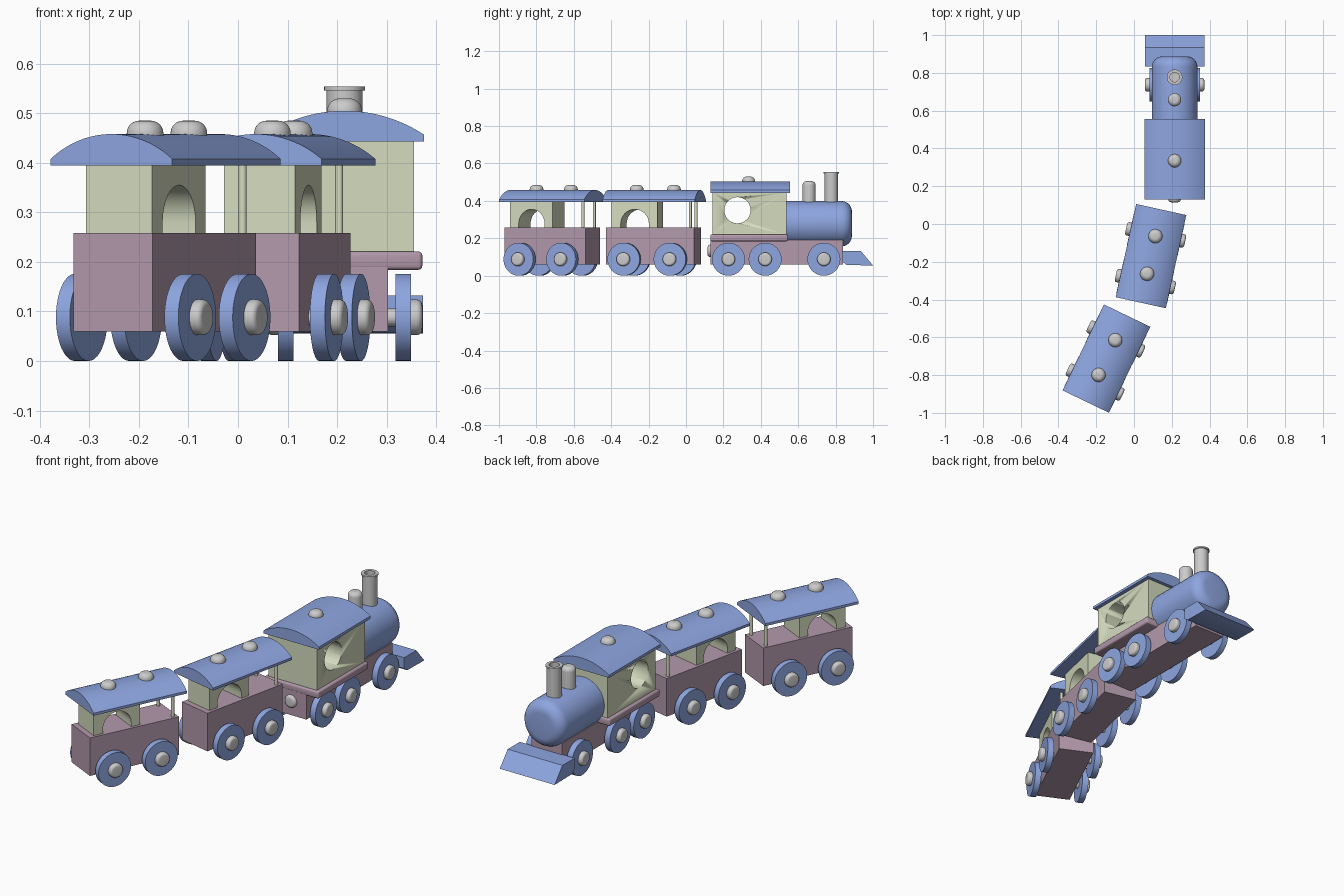
import bpy, bmesh
from math import radians, pi, sin, cos, sqrt
from mathutils import Matrix, Vector

if "Cube" in bpy.data.objects:
    bpy.data.objects.remove(bpy.data.objects["Cube"])


def material(name, rgb):
    m = bpy.data.materials.new(name)
    m.diffuse_color = (*rgb, 1)
    m.use_nodes = True
    m.node_tree.nodes["Principled BSDF"].inputs["Base Color"].default_value = m.diffuse_color
    return m


BLUE = material("blue paint", (0.27, 0.38, 0.75))
PINK = material("pink paint", (0.45, 0.32, 0.41))
CREAM = material("cream paint", (0.66, 0.71, 0.52))
place = Matrix()          # placement of the vehicle being built


def finish(bm, name, mat):
    bmesh.ops.recalc_face_normals(bm, faces=bm.faces)
    me = bpy.data.meshes.new(name)
    bm.to_mesh(me)
    bm.free()
    ob = bpy.data.objects.new(name, me)
    bpy.context.collection.objects.link(ob)
    if mat:
        me.materials.append(mat)
    ob.matrix_world = place
    bpy.ops.object.select_all(action='DESELECT')
    ob.select_set(True)
    bpy.context.view_layer.objects.active = ob
    bpy.ops.object.shade_smooth_by_angle(angle=radians(35))
    return ob


def prism(name, pts, axis, a, b, mat, bevel=0):
    """Extrude a profile from a to b along x (points are y,z) or y (points are x,z)."""
    bm = bmesh.new()
    f = bm.faces.new([bm.verts.new((a, u, v) if axis == 'x' else (u, a, v)) for u, v in pts])
    ext = bmesh.ops.extrude_face_region(bm, geom=[f])
    d = Vector((b - a, 0, 0) if axis == 'x' else (0, b - a, 0))
    bmesh.ops.translate(bm, vec=d, verts=[g for g in ext['geom'] if isinstance(g, bmesh.types.BMVert)])
    if bevel:
        bmesh.ops.bevel(bm, geom=bm.edges[:], offset=bevel, segments=3, profile=0.5, affect='EDGES')
    return finish(bm, name, mat)


def box(name, x, y, z, mat, bevel=0):
    return prism(name, [(x[0], z[0]), (x[1], z[0]), (x[1], z[1]), (x[0], z[1])], 'y', *y, mat, bevel)


def lathe(name, profile, pos, turn, mat=None):
    """Spin a (radius, height) profile, turn it, and move its base to pos."""
    bm = bmesh.new()
    vs = [bm.verts.new((r, 0, h)) for r, h in profile]
    es = [bm.edges.new(p) for p in zip(vs, vs[1:])]
    bmesh.ops.spin(bm, geom=vs + es, cent=(0, 0, 0), axis=(0, 0, 1), angle=2 * pi, steps=40)
    bmesh.ops.remove_doubles(bm, verts=bm.verts, dist=1e-5)
    bm.transform(Matrix.Translation(pos) @ turn)
    return finish(bm, name, mat)


def rounded(r, h, b=0):
    """Profile of a cylinder whose far rim is rounded by b."""
    arc = [(r - b + b * cos(t * pi / 12), h - b + b * sin(t * pi / 12)) for t in range(7)] if b else [(r, h)]
    return [(0, 0), (r, 0)] + arc + [(0, h)]


UP = Matrix()


def toward(axis, sign=1):
    return Matrix.Rotation(sign * pi / 2 if axis == 'Y' else -sign * pi / 2, 4, axis)


def wheels(ys, inner):
    for i, y in enumerate(ys):
        for s, side in ((1, "right"), (-1, "left")):
            t = toward('Y', s)
            lathe(f"wheel_{side}_{i}", rounded(0.088, 0.031), (s * inner, y, 0.088), t, BLUE)
            lathe(f"hub_{side}_{i}", rounded(0.036, 0.024, 0.012), (s * (inner + 0.03), y, 0.088), t)
        lathe(f"axle_{i}", rounded(0.018, 2 * inner), (-inner, y, 0.088), toward('Y'))


def roof(hw, y, z0, edge, top):
    h = top - z0 - edge
    R = (hw * hw + h * h) / (2 * h)
    xs = [hw * (1 - i / 12) for i in range(25)]
    arc = [(x, top - R + sqrt(R * R - x * x)) for x in xs]
    prism("roof", [(-hw, z0), (hw, z0)] + arc, 'y', *y, BLUE)


# locomotive
place = Matrix.Translation((0.215, 0, 0))
box("frame", (-0.088, 0.088), (0.13, 0.84), (0.06, 0.19), PINK)
box("cab_floor", (-0.157, 0.157), (0.13, 0.545), (0.184, 0.221), PINK, 0.008)
cab = box("cab", (-0.14, 0.14), (0.143, 0.537), (0.218, 0.446), CREAM)
cutter = lathe("window_cutter", rounded(0.07, 0.5), (-0.25, 0.275, 0.35), toward('Y'))
cutter.hide_render = True
mod = cab.modifiers.new("round_window", 'BOOLEAN')
mod.operation, mod.solver, mod.object = 'DIFFERENCE', 'EXACT', cutter
bpy.context.view_layer.objects.active = cab
bpy.ops.object.modifier_apply(modifier=mod.name)
bpy.data.objects.remove(cutter)
roof(0.16, (0.13, 0.555), 0.443, 0.014, 0.505)
lathe("cab_roof_dome", rounded(0.035, 0.05, 0.025), (0, 0.335, 0.48), UP)
lathe("boiler", rounded(0.121, 0.352, 0.055), (0, 0.535, 0.278), toward('X'), BLUE)
lathe("steam_dome", rounded(0.035, 0.14, 0.022), (0, 0.658, 0.366), UP)
lathe("smokestack", [(0, 0), (0.036, 0), (0.036, 0.177), (0.041, 0.177), (0.041, 0.185),
                     (0.025, 0.185), (0.025, 0.06), (0, 0.06)], (0, 0.777, 0.369), UP)
lathe("coupler_knob", rounded(0.033, 0.03, 0.015), (0, 0.145, 0.133), toward('X', -1))
prism("cowcatcher", [(0.835, 0.132), (0.935, 0.132), (1.0, 0.055), (0.86, 0.057), (0.835, 0.075)],
      'x', -0.158, 0.158, BLUE)
wheels((0.227, 0.423, 0.737), 0.103)

# two trailing carriages
for x, y, a in ((0.09, -0.17, 12.4), (-0.146, -0.7125, 25.7)):
    place = Matrix.Translation((x, y, 0)) @ Matrix.Rotation(radians(-a), 4, 'Z')
    box("carriage_body", (-0.088, 0.088), (-0.245, 0.237), (0.06, 0.258), PINK)
    arch = [(-0.09 - 0.077 * cos(i * pi / 16), 0.278 + 0.077 * sin(i * pi / 16)) for i in range(17)]
    prism("cabin", [(-0.217, 0.397), (-0.217, 0.257), (-0.167, 0.257)] + arch
          + [(-0.013, 0.257), (0.033, 0.257), (0.033, 0.397)], 'x', -0.0735, 0.0735, CREAM)
    roof(0.136, (-0.2525, 0.2525), 0.395, 0.013, 0.458)
    for s in (-1, 1):
        lathe("roof_post", rounded(0.008, 0.15), (s * 0.07, 0.213, 0.25), UP, CREAM)
        lathe("roof_dome", rounded(0.037, 0.045, 0.025), (0, 0.006 + s * 0.102, 0.44), UP)
    wheels((-0.138, 0.115), 0.106)
